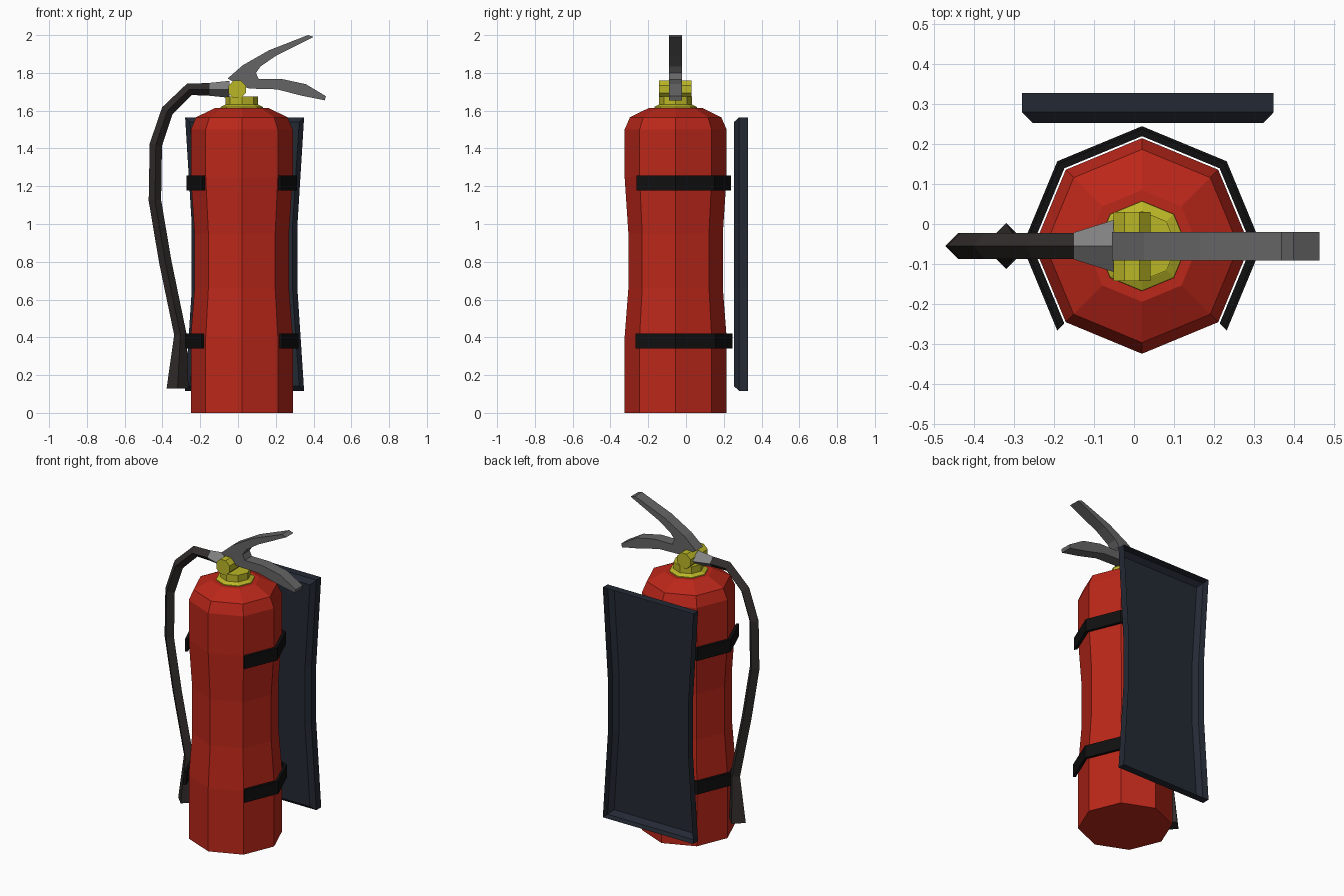
import bpy, bmesh, math
from mathutils import Vector

if "Cube" in bpy.data.objects:
    bpy.data.objects.remove(bpy.data.objects["Cube"])

CX, CY = 0.02, -0.055  # axis of the cylinder


def mat(name, r, g, b):
    m = bpy.data.materials.new(name)
    m.diffuse_color = (r, g, b, 1)
    m.use_nodes = True
    m.node_tree.nodes["Principled BSDF"].inputs["Base Color"].default_value = m.diffuse_color
    return m


RED = mat("red_paint", 0.5, 0.02, 0.01)
YELLOW = mat("brass", 0.5, 0.47, 0.02)
BLACK = mat("strap_black", 0.005, 0.005, 0.005)
RUBBER = mat("rubber", 0.03, 0.025, 0.024)
STEEL = mat("steel", 0.13, 0.13, 0.13)
PALE = mat("pale_steel", 0.22, 0.22, 0.22)
SLATE = mat("slate", 0.017, 0.022, 0.034)


def loft(name, rings, material, start=True, end=True):
    """Skin closed rings of equal length, optionally capping the ends."""
    bm = bmesh.new()
    vs = [[bm.verts.new(p) for p in ring] for ring in rings]
    n = len(vs[0])
    for a, b in zip(vs, vs[1:]):
        for i in range(n):
            j = (i + 1) % n
            bm.faces.new((a[i], a[j], b[j], b[i]))
    if start:
        bm.faces.new(vs[0][::-1])
    if end:
        bm.faces.new(vs[-1])
    bmesh.ops.recalc_face_normals(bm, faces=bm.faces)
    me = bpy.data.meshes.new(name)
    bm.to_mesh(me)
    bm.free()
    ob = bpy.data.objects.new(name, me)
    me.materials.append(material)
    bpy.context.collection.objects.link(ob)
    return ob


def octagon(r, z):
    return [(CX + r * math.cos(k * math.pi / 4), CY + r * math.sin(k * math.pi / 4), z)
            for k in range(8)]


# Tank with a slight waist, and the brass collar and neck
loft("tank", [octagon(r, z) for r, z in [
    (0.27, 0), (0.27, 0.4), (0.25, 0.66), (0.25, 0.95), (0.27, 1.25),
    (0.27, 1.5), (0.242, 1.565), (0.14, 1.615)]], RED)
loft("collar", [octagon(r, z) for r, z in [(0.115, 1.6), (0.112, 1.62), (0.088, 1.632)]], YELLOW)
loft("neck", [octagon(0.087, z) for z in (1.62, 1.675)], YELLOW)

# Valve barrel lying along y
loft("valve_barrel", [[(-0.005 + 0.05 * math.cos((k + 0.5) * math.pi / 4), y,
                        1.713 + 0.05 * math.sin((k + 0.5) * math.pi / 4)) for k in range(8)]
                      for y in (-0.143, 0.03)], YELLOW)

# Forked lever: one profile extruded across y
lever = [(-0.055, 1.77), (0.025, 1.84), (0.165, 1.92), (0.37, 2.0), (0.4, 1.99),
         (0.2, 1.89), (0.12, 1.835), (0.095, 1.8), (0.11, 1.767), (0.235, 1.767),
         (0.36, 1.74), (0.465, 1.677), (0.46, 1.655), (0.335, 1.68), (0.205, 1.713),
         (0.06, 1.717), (0.0, 1.74)]
loft("lever", [[(x, y, z) for x, z in lever] for y in (-0.091, -0.02)], STEEL)


def diamond(x, z, n, ry, rn):
    c = Vector((x, CY, z))
    y = Vector((0, 1, 0))
    return [c + n * rn, c + y * ry, c - n * rn, c - y * ry]


# Hose swept with a four-sided section, flaring into the nozzle
path = [(-0.15, 1.713), (-0.257, 1.713), (-0.374, 1.6), (-0.435, 1.42), (-0.44, 1.125),
        (-0.385, 0.8), (-0.305, 0.414), (-0.32, 0.13)]
pts = [Vector((x, 0, z)) for x, z in path]
rings = []
for i, p in enumerate(pts):
    a = (p - pts[i - 1]).normalized() if i else Vector((-1, 0, 0))
    b = (pts[i + 1] - p).normalized() if i < len(pts) - 1 else Vector((0, 0, -1))
    t = (a + b).normalized() if i < len(pts) - 1 else b
    r = 0.058 if i == len(pts) - 1 else 0.033
    rings.append(diamond(p.x, p.z, Vector((-t.z, 0, t.x)), r, r))
loft("hose", rings, RUBBER)

# Flared fitting joining hose and valve
up = Vector((0, 0, 1))
loft("hose_fitting", [diamond(-0.15, 1.713, up, 0.034, 0.034),
                      diamond(-0.045, 1.713, up, 0.067, 0.045)], PALE)


# Straps: octagonal bands open at the front
def strap(name, z0, z1, r):
    rings = []
    for k in range(-1, 6):
        a = k * math.pi / 4
        c, s = math.cos(a), math.sin(a)
        rings.append([(CX + q * c, CY + q * s, z)
                      for q, z in [(r, z0), (r, z1), (r - 0.018, z1), (r - 0.018, z0)]])
    loft(name, rings, BLACK)


strap("upper_strap", 1.178, 1.257, 0.293)
strap("lower_strap", 0.34, 0.42, 0.3)


# Wall plate: shallow tray with waisted sides, open at the back
def plate_ring(y, inset):
    half = [(0.117 + inset, 0.315), (0.65, 0.28), (1.0, 0.28), (1.565 - inset, 0.315)]
    right = [(0.035 + w - inset, y, z) for z, w in half]
    left = [(0.035 - w + inset, y, z) for z, w in reversed(half)]
    return right + left


loft("back_plate", [plate_ring(0.253, 0.026), plate_ring(0.28, 0), plate_ring(0.328, 0)],
     SLATE, end=False)
